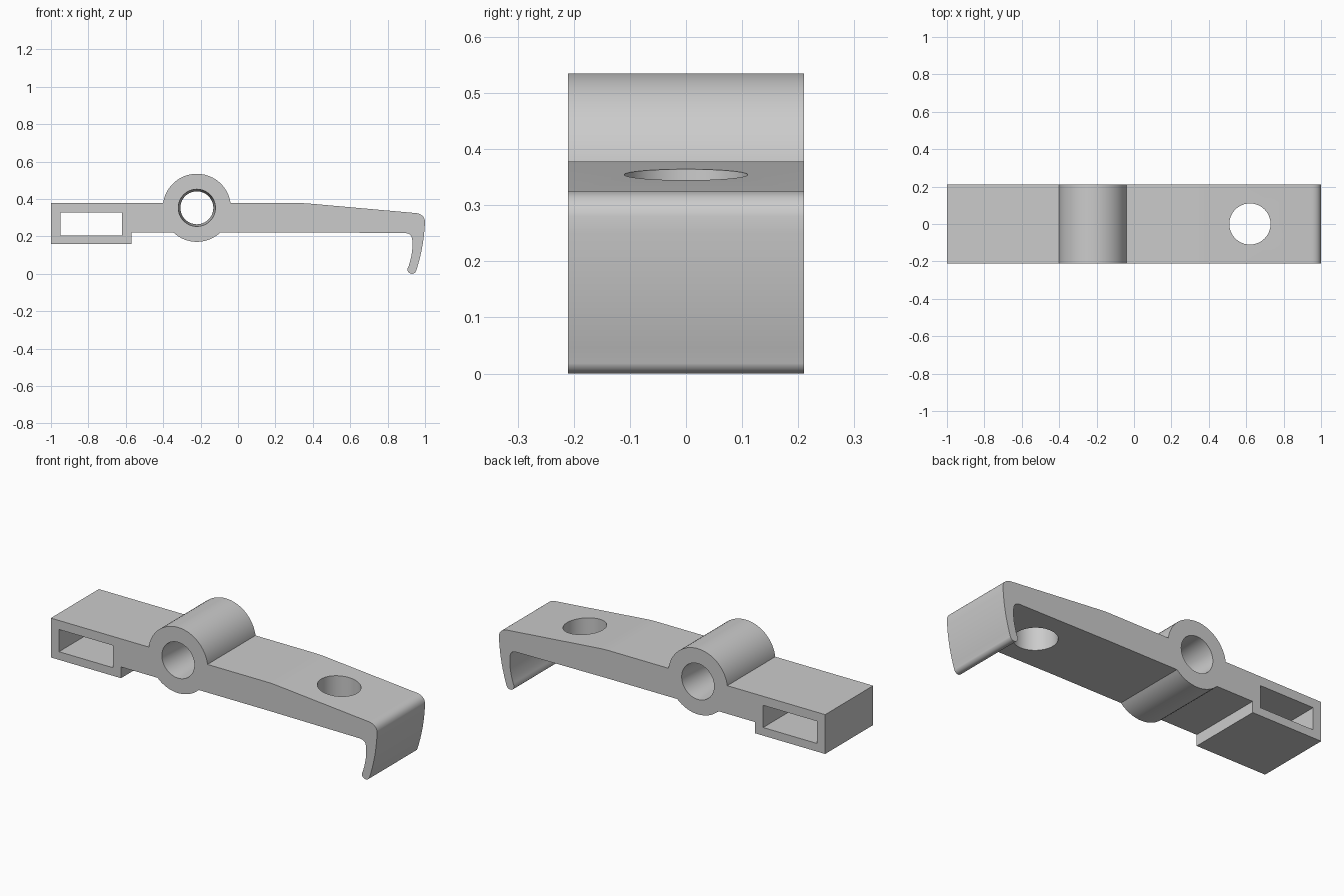
import bpy, bmesh, math

if "Cube" in bpy.data.objects:
    bpy.data.objects.remove(bpy.data.objects["Cube"], do_unlink=True)

HALF = 0.21                 # half depth of the part
BARREL = (-0.22, 0.353)     # barrel axis in x, z

grey = bpy.data.materials.new("light grey")
grey.use_nodes = True
colour = (0.6, 0.6, 0.6, 1)
grey.diffuse_color = colour
grey.node_tree.nodes["Principled BSDF"].inputs["Base Color"].default_value = colour


def arc(cx, cz, r, start, end, steps=8):
    """Points on an arc in the x-z plane, angles in degrees."""
    angles = [math.radians(start + (end - start) * i / steps) for i in range(steps + 1)]
    return [(cx + r * math.cos(a), cz + r * math.sin(a)) for a in angles]


def curve(a, b, c, steps=8):
    """Points on a quadratic curve from a to c."""
    ts = [i / steps for i in range(steps + 1)]
    return [tuple((1-t)**2 * p + 2*t*(1-t) * q + t*t * r for p, q, r in zip(a, b, c)) for t in ts]


def loft(name, sections):
    """Solid through matching outlines, each given as (y, points)."""
    bm = bmesh.new()
    rings = [[bm.verts.new((x, y, z)) for x, z in pts] for y, pts in sections]
    count = len(rings[0])
    for a, b in zip(rings, rings[1:]):
        for i in range(count):
            j = (i + 1) % count
            bm.faces.new((a[i], a[j], b[j], b[i]))
    bm.faces.new(rings[0])
    bm.faces.new(rings[-1])
    bmesh.ops.recalc_face_normals(bm, faces=bm.faces)
    mesh = bpy.data.meshes.new(name)
    bm.to_mesh(mesh)
    bm.free()
    mesh.materials.append(grey)
    obj = bpy.data.objects.new(name, mesh)
    bpy.context.collection.objects.link(obj)
    return obj


def prism(name, points, depth=HALF):
    return loft(name, [(-depth, points), (depth, points)])


def combine(target, tool, operation):
    """Apply a boolean and discard the tool."""
    bpy.context.view_layer.objects.active = target
    mod = target.modifiers.new(operation, "BOOLEAN")
    mod.operation = operation
    mod.solver = "EXACT"
    mod.object = tool
    bpy.ops.object.modifier_apply(modifier=mod.name)
    bpy.data.objects.remove(tool, do_unlink=True)


def circle(r):
    return arc(*BARREL, r, 0, 360, 64)[:-1]


# Arm outline with stepped end block and curved hook
outline = [(-1, 0.16), (-1, 0.378), (0.3, 0.378)]
outline += curve((0.33, 0.378), (0.36, 0.378), (0.4, 0.374), 3)
outline += curve((0.95, 0.325), (0.995, 0.32), (1, 0.28))
outline += curve((0.998, 0.25), (0.99, 0.13), (0.953, 0.018))
outline += arc(0.93, 0.024, 0.024, -20, -190)
outline += curve((0.912, 0.04), (0.938, 0.12), (0.932, 0.18), 6)
outline += curve((0.93, 0.192), (0.925, 0.218), (0.89, 0.218), 6)
outline += [(0.33, 0.222), (-0.57, 0.222), (-0.57, 0.16)]
arm = prism("lever_arm", outline)

# Barrel with a bore that narrows slightly at its middle
combine(arm, prism("barrel", circle(0.182)), "UNION")
bore = loft("bore", [(-HALF - 0.01, circle(0.1)), (0, circle(0.088)), (HALF + 0.01, circle(0.1))])
combine(arm, bore, "DIFFERENCE")

# Rectangular window through the end block
window = [(-0.95, 0.205), (-0.62, 0.205), (-0.62, 0.328), (-0.95, 0.328)]
combine(arm, prism("window", window, HALF + 0.1), "DIFFERENCE")

# Round hole down through the arm
bpy.ops.mesh.primitive_cylinder_add(vertices=64, radius=0.11, depth=0.6, location=(0.62, 0, 0.3))
combine(arm, bpy.context.object, "DIFFERENCE")

for obj in bpy.context.selected_objects:
    obj.select_set(False)
arm.select_set(True)
bpy.context.view_layer.objects.active = arm
bpy.ops.object.shade_smooth_by_angle(angle=math.radians(30))
